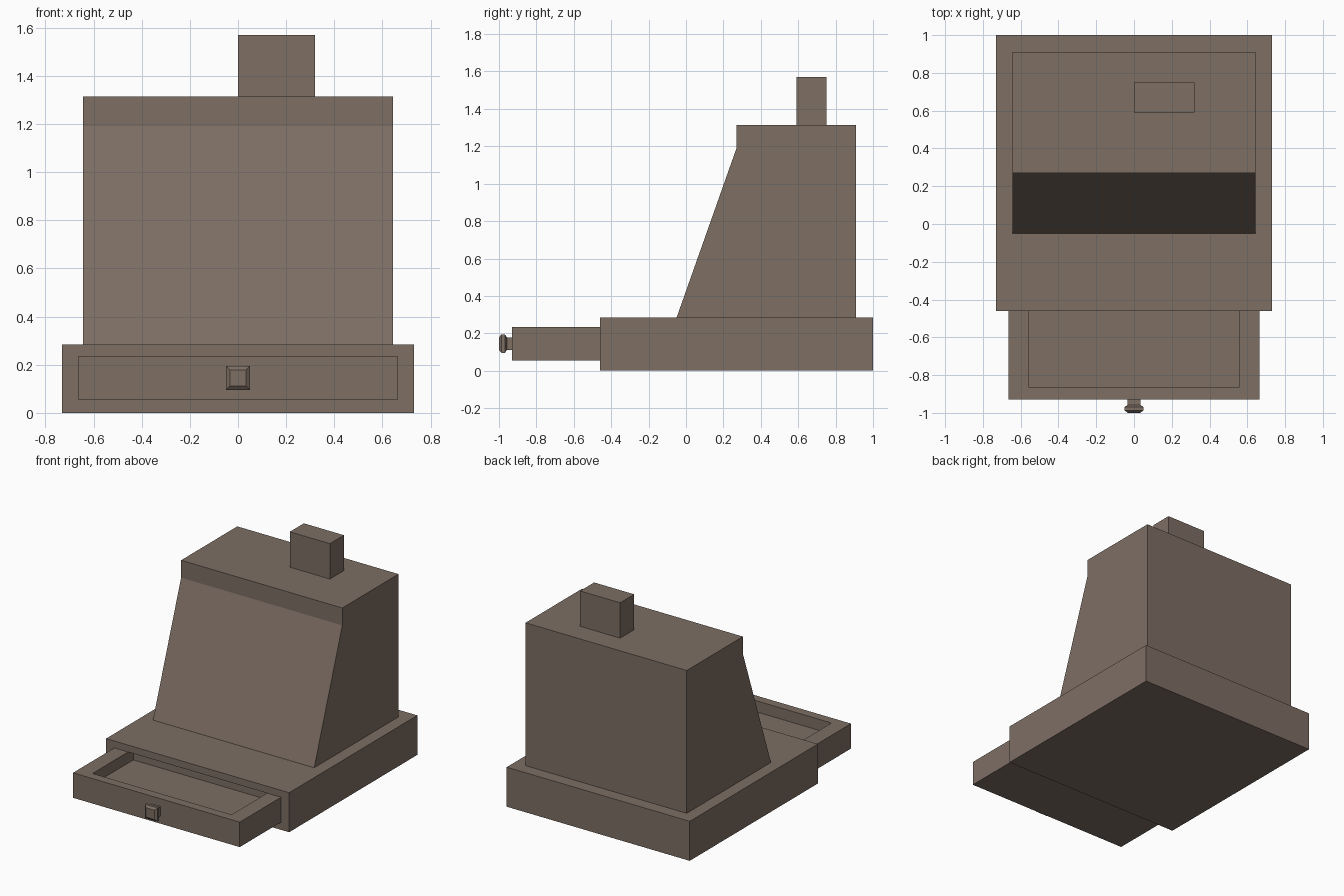
import bpy, bmesh
from mathutils import Vector

if "Cube" in bpy.data.objects:
    bpy.data.objects.remove(bpy.data.objects["Cube"])

mat = bpy.data.materials.new("warm brown")
mat.diffuse_color = (0.205, 0.156, 0.127, 1)
mat.use_nodes = True
mat.node_tree.nodes["Principled BSDF"].inputs["Base Color"].default_value = mat.diffuse_color


def finish(name, bm):
    bmesh.ops.recalc_face_normals(bm, faces=bm.faces[:])
    me = bpy.data.meshes.new(name)
    bm.to_mesh(me)
    bm.free()
    me.materials.append(mat)
    ob = bpy.data.objects.new(name, me)
    bpy.context.collection.objects.link(ob)
    return ob


def box_bm(lo, hi):
    bm = bmesh.new()
    bmesh.ops.create_cube(bm, size=1)
    lo, hi = Vector(lo), Vector(hi)
    for v in bm.verts:
        v.co = (lo + hi) / 2 + v.co * (hi - lo)
    bm.normal_update()
    return bm


def pocket(bm, direction, lo, hi, depth):
    """Sink a rectangular pocket into the face pointing along direction."""
    d = Vector(direction)
    face = max(bm.faces, key=lambda f: f.normal.dot(d))
    mid = face.calc_center_median()
    bmesh.ops.inset_individual(bm, faces=[face], thickness=0.01)
    for v in face.verts:
        for i in range(3):
            if d[i] == 0:
                v.co[i] = lo[i] if v.co[i] < mid[i] else hi[i]
    new = bmesh.ops.extrude_discrete_faces(bm, faces=[face])["faces"][0]
    for v in new.verts:
        v.co -= d * depth


# Base slab with a slot in the front for the drawer
bm = box_bm((-0.73, -0.46, 0), (0.73, 1.0, 0.285))
pocket(bm, (0, -1, 0), (-0.665, 0, 0.055), (0.665, 0, 0.235), 0.14)
finish("base", bm)

# Open drawer with a sunken tray
bm = box_bm((-0.665, -0.93, 0.055), (0.665, -0.33, 0.235))
pocket(bm, (0, 0, 1), (-0.555, -0.865, 0), (0.555, -0.40, 0), 0.08)
finish("drawer", bm)

# Main body: side profile extruded across x
bm = bmesh.new()
profile = [(-0.05, 0.285), (0.27, 1.19), (0.27, 1.315), (0.91, 1.315), (0.91, 0.285)]
face = bm.faces.new([bm.verts.new((-0.643, y, z)) for y, z in profile])
ext = bmesh.ops.extrude_face_region(bm, geom=[face])["geom"]
for v in ext:
    if isinstance(v, bmesh.types.BMVert):
        v.co.x = 0.643
finish("body", bm)

# Hopper block on top
finish("top_block", box_bm((0, 0.59, 1.315), (0.32, 0.75, 1.57)))

# Square drawer knob: stacked square rings along y
bm = bmesh.new()
rings = []
for y, h in [(-0.93, 0.034), (-0.958, 0.034), (-0.968, 0.049), (-0.987, 0.049), (-1.0, 0.034)]:
    rings.append([bm.verts.new((sx * h, y, 0.145 + sz * h))
                  for sx, sz in ((-1, -1), (1, -1), (1, 1), (-1, 1))])
for a, b in zip(rings, rings[1:]):
    for i in range(4):
        j = (i + 1) % 4
        bm.faces.new((a[i], a[j], b[j], b[i]))
bm.faces.new(rings[0])
bm.faces.new(rings[-1])
finish("drawer_knob", bm)
